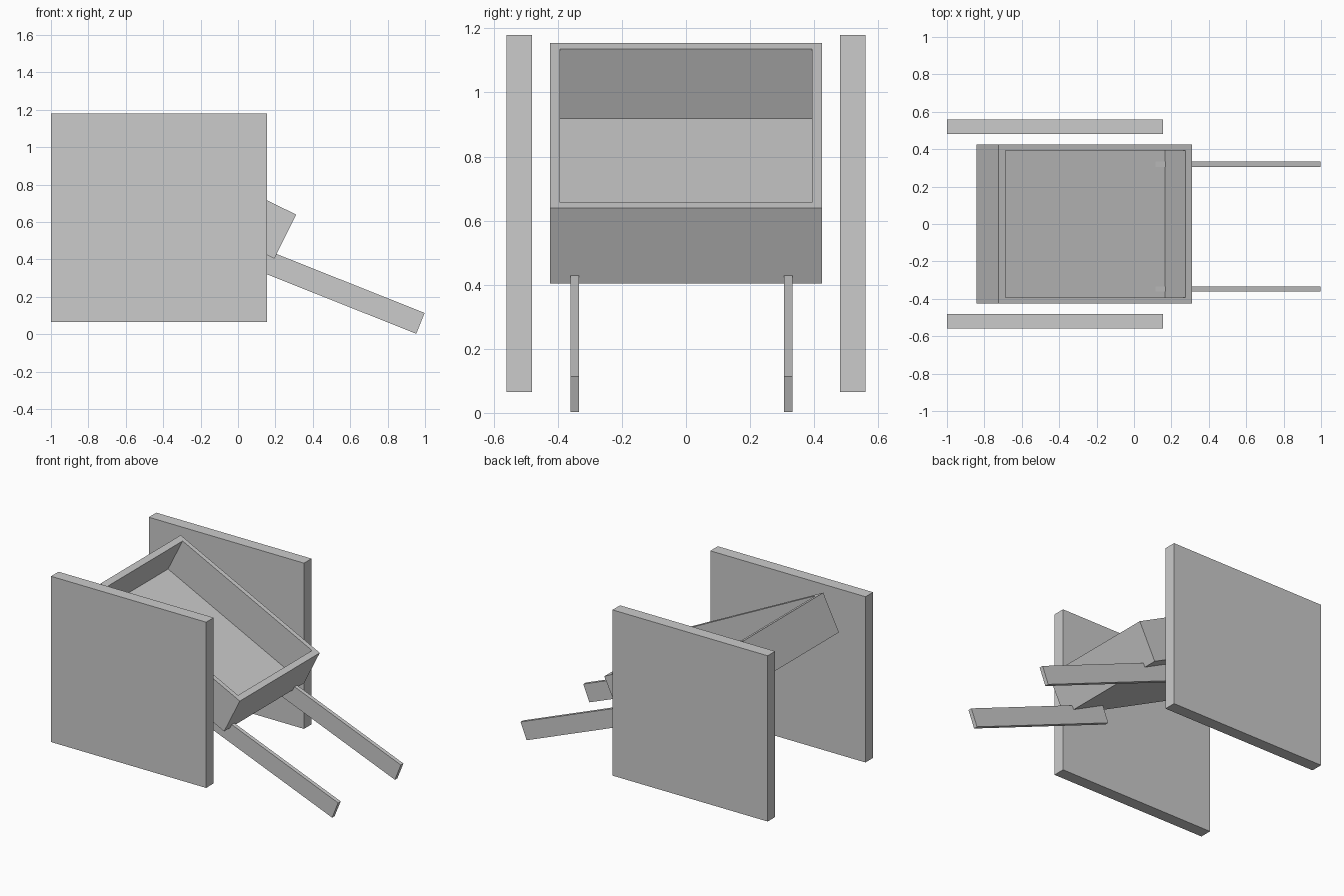
import bpy, bmesh, math
from mathutils import Matrix

if "Cube" in bpy.data.objects:
    bpy.data.objects.remove(bpy.data.objects["Cube"])


def add_object(name, bm, loc, tilt=0.0):
    bmesh.ops.recalc_face_normals(bm, faces=bm.faces)
    mesh = bpy.data.meshes.new(name)
    bm.to_mesh(mesh)
    bm.free()
    ob = bpy.data.objects.new(name, mesh)
    ob.location = loc
    ob.rotation_euler = (0, math.radians(tilt), 0)
    bpy.context.collection.objects.link(ob)
    return ob


def box_mesh(size):
    bm = bmesh.new()
    bmesh.ops.create_cube(bm, size=1, matrix=Matrix.Diagonal((*size, 1)))
    return bm


# Square slab wheels on both sides
for side, y in (("right", -0.52), ("left", 0.52)):
    add_object(f"{side}_wheel_slab", box_mesh((1.155, 0.08, 1.115)),
               (-0.4225, y, 0.6225))

# Tilted open tray: inset the top twice, for the rim and for the sunken floor
L, W, H = 1.156, 0.85, 0.263
RIM_X, RIM_Y, DEPTH = 0.04, 0.031, 0.243
bm = box_mesh((L, W, H))
top = max(bm.faces, key=lambda f: f.calc_center_median().z)
for drop in (0.0, DEPTH):
    bmesh.ops.inset_region(bm, faces=[top], thickness=0.01)
    for v in top.verts:
        v.co = (math.copysign(L / 2 - RIM_X, v.co.x),
                math.copysign(W / 2 - RIM_Y, v.co.y),
                H / 2 - drop)
add_object("tray", bm, (-0.265, 0, 0.779), 26.45)

# Sloping handles under the tray's front edge
for side, y in (("right", -0.3475), ("left", 0.3195)):
    add_object(f"{side}_handle", box_mesh((1.11, 0.027, 0.12)),
               (0.46, y, 0.2635), 21.7)
